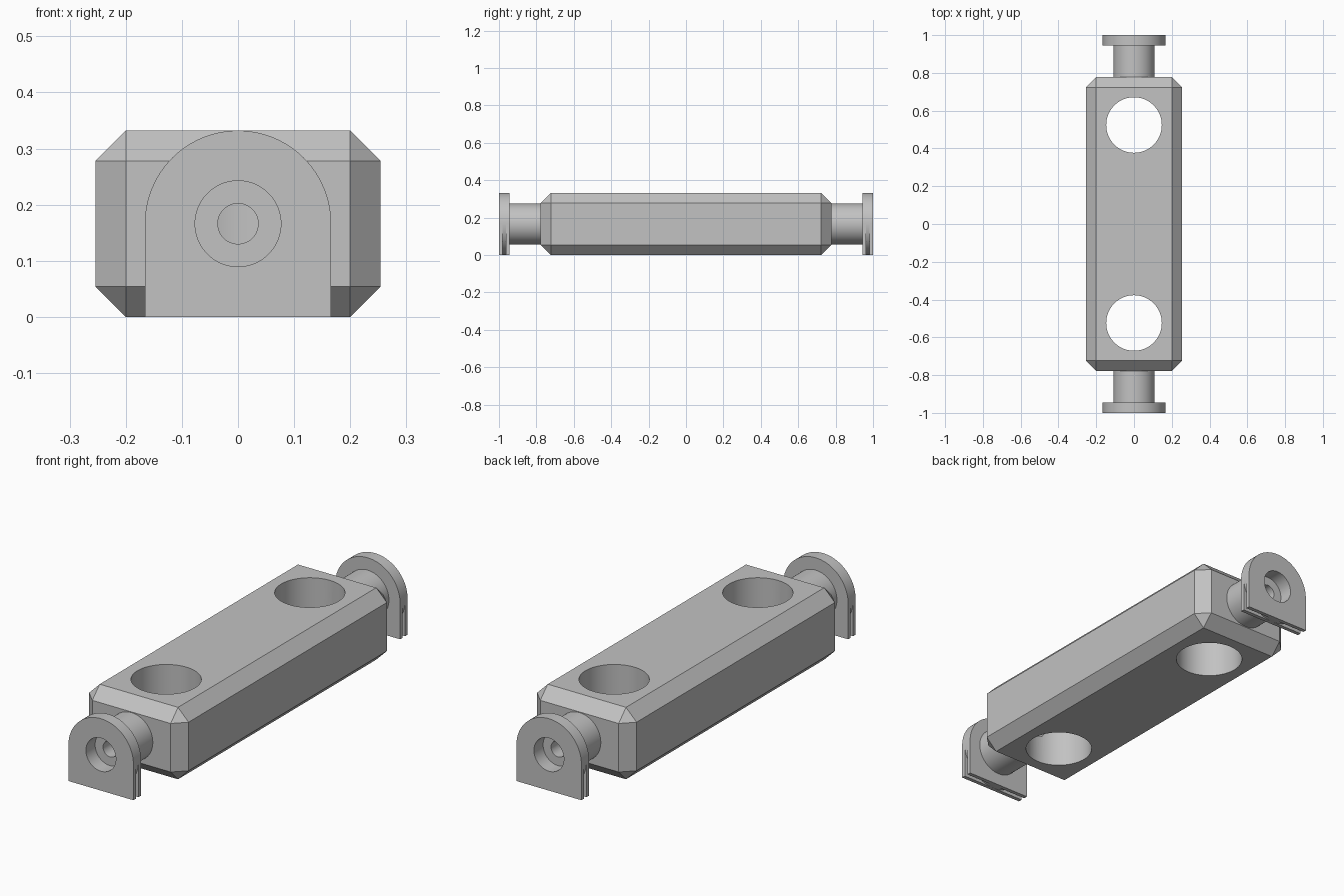
import bpy
import bmesh
import math
from mathutils import Matrix

cube = bpy.data.objects.get("Cube")
if cube:
    bpy.data.objects.remove(cube, do_unlink=True)

MID = 0.166          # height of the end axis
HALF_X, HALF_Y = 0.254, 0.777
CHAMFER = 0.054
FLANGE = (-1.0, -0.982, -0.963, -0.945)   # y of the flange layers

grey = bpy.data.materials.new("light grey")
grey.use_nodes = True
colour = (0.54, 0.54, 0.54, 1)
grey.diffuse_color = colour
grey.node_tree.nodes["Principled BSDF"].inputs["Base Color"].default_value = colour


def add_object(name, bm):
    bmesh.ops.recalc_face_normals(bm, faces=bm.faces)
    mesh = bpy.data.meshes.new(name)
    bm.to_mesh(mesh)
    bm.free()
    mesh.materials.append(grey)
    obj = bpy.data.objects.new(name, mesh)
    bpy.context.collection.objects.link(obj)
    return obj


def arc(radius, start=0, end=math.tau, steps=96):
    return [(radius * math.cos(start + (end - start) * i / steps),
             radius * math.sin(start + (end - start) * i / steps))
            for i in range(steps + (end - start < math.tau))]


def prism(name, outline, y0, y1):
    """Extrude an x-z outline, centred on the end axis, along y."""
    bm = bmesh.new()
    face = bm.faces.new([bm.verts.new((x, y0, z + MID)) for x, z in outline])
    grown = bmesh.ops.extrude_face_region(bm, geom=[face])
    verts = [v for v in grown["geom"] if isinstance(v, bmesh.types.BMVert)]
    bmesh.ops.translate(bm, verts=verts, vec=(0, y1 - y0, 0))
    return add_object(name, bm)


def apply_modifier(obj, kind, **settings):
    mod = obj.modifiers.new(kind.title(), kind)
    for key, value in settings.items():
        setattr(mod, key, value)
    bpy.context.view_layer.objects.active = obj
    bpy.ops.object.modifier_apply(modifier=mod.name)


def cut(obj, cutter):
    apply_modifier(obj, "BOOLEAN", operation="DIFFERENCE", solver="EXACT", object=cutter)


# Chamfered block
bm = bmesh.new()
bmesh.ops.create_cube(bm, size=2, matrix=Matrix.Translation((0, 0, MID))
                      @ Matrix.Diagonal((HALF_X, HALF_Y, MID, 1)))
bmesh.ops.bevel(bm, geom=bm.edges[:], offset=CHAMFER, segments=1, affect="EDGES")
block = add_object("block", bm)

# Stepped neck and flange: a disc between two square-footed plates
arch = arc(MID, 0, math.pi, 64) + [(-MID, -MID), (MID, -MID)]
neck = prism("neck", arc(0.109), FLANGE[3], -HALF_Y)
outer_plate = prism("outer_plate", arch, FLANGE[0], FLANGE[1])
disc = prism("flange_disc", arc(MID, steps=128), FLANGE[1], FLANGE[2])
inner_plate = prism("inner_plate", arch, FLANGE[2], FLANGE[3])
ends = [neck, outer_plate, disc, inner_plate]

# Cutters: counterbore, small bore, upright holes
counterbore = prism("counterbore_cutter", arc(0.0765), -1.1, -0.933)
bore = prism("bore_cutter", arc(0.036, steps=48), -1.1, -0.53)
cutters = [counterbore, bore]
for part in ends:
    cut(part, counterbore)
    if part is neck:
        cut(part, bore)
    apply_modifier(part, "MIRROR", use_axis=(False, True, False), use_mirror_merge=False)

apply_modifier(bore, "MIRROR", use_axis=(False, True, False), use_mirror_merge=False)
cut(block, bore)
for y in (-0.524, 0.524):
    bm = bmesh.new()
    bmesh.ops.create_cone(bm, cap_ends=True, segments=96, radius1=0.147, radius2=0.147,
                          depth=1, matrix=Matrix.Translation((0, y, MID)))
    hole = add_object("hole_cutter", bm)
    cut(block, hole)
    cutters.append(hole)

for cutter in cutters:
    bpy.data.objects.remove(cutter, do_unlink=True)

# Smooth round walls, sharp edges elsewhere
for part in [block] + ends:
    bpy.ops.object.select_all(action="DESELECT")
    part.select_set(True)
    bpy.context.view_layer.objects.active = part
    bpy.ops.object.shade_smooth_by_angle(angle=math.radians(30))
